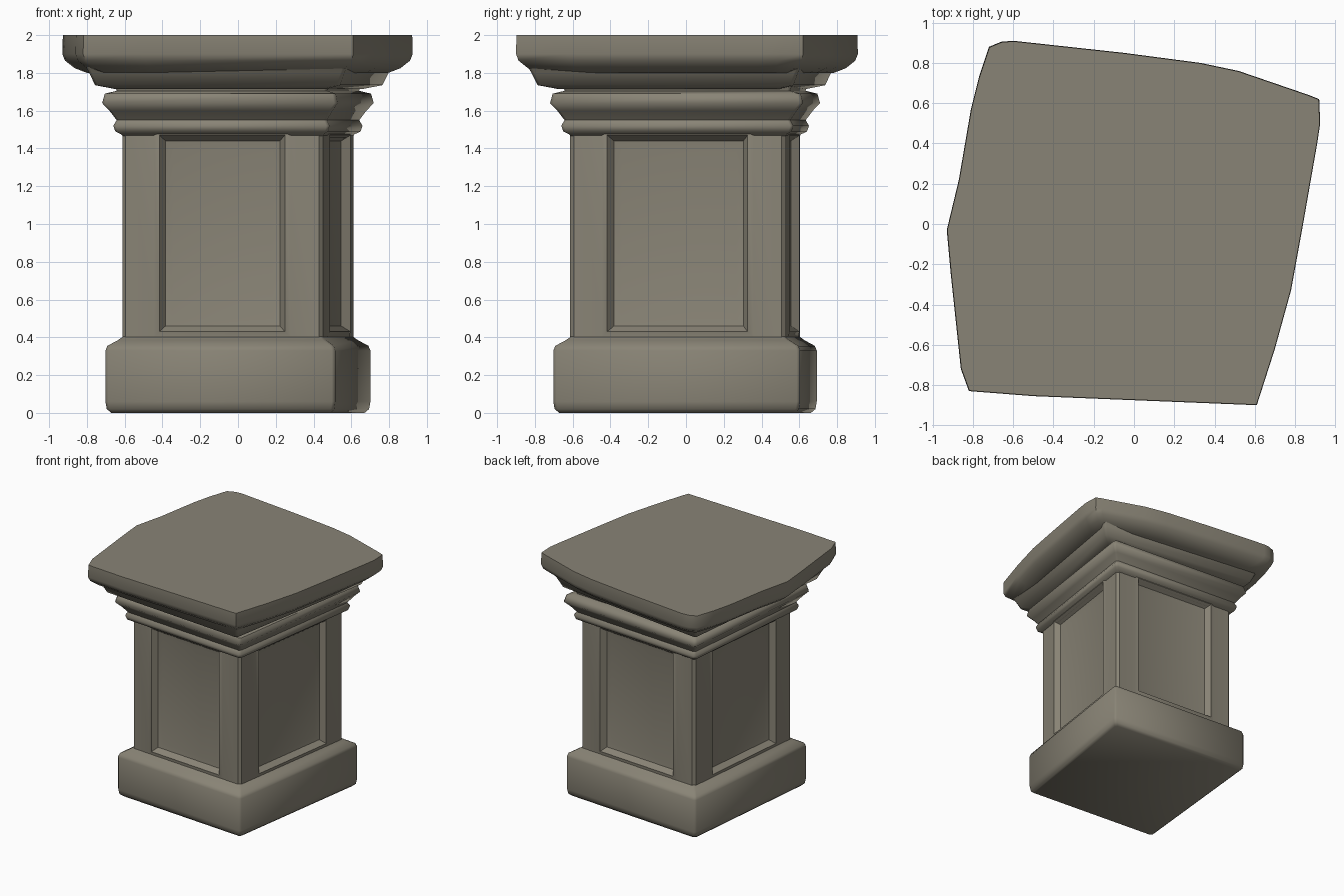
import bpy, bmesh, math

if "Cube" in bpy.data.objects:
    bpy.data.objects.remove(bpy.data.objects["Cube"])

stone = bpy.data.materials.new("weathered_stone")
stone.use_nodes = True
COLOR = (0.25, 0.23, 0.18, 1)
stone.diffuse_color = COLOR
stone.node_tree.nodes["Principled BSDF"].inputs["Base Color"].default_value = COLOR

# Plans of the body and of the bed under the cap: slightly turned, uneven squares
BODY = [(-0.70, -0.61), (0.51, -0.70), (0.70, 0.60), (-0.57, 0.69)]
BED = [(-0.79, -0.71), (0.56, -0.82), (0.80, 0.59), (-0.63, 0.77)]


def plan(corners, scale, cut):
    """A four-cornered outline, scaled, with each corner cut off by a fraction of its edges."""
    pts = []
    for i, (x, y) in enumerate(corners):
        for nx, ny in (corners[i - 1], corners[(i + 1) % 4]):
            pts.append((scale * (x + (nx - x) * cut), scale * (y + (ny - y) * cut)))
    return pts


def stack(bm, rings):
    """Skin a list of (outline, z) rings and close both ends."""
    loops = [[bm.verts.new((x, y, z)) for x, y in pts] for pts, z in rings]
    n = len(loops[0])
    sides = []
    for low, high in zip(loops, loops[1:]):
        for i in range(n):
            j = (i + 1) % n
            sides.append(bm.faces.new((low[i], low[j], high[j], high[i])))
    bm.faces.new(loops[0][::-1])
    bm.faces.new(loops[-1])
    bm.normal_update()
    return sides


def finish(bm, name, angle):
    mesh = bpy.data.meshes.new(name)
    bm.to_mesh(mesh)
    bm.free()
    mesh.materials.append(stone)
    obj = bpy.data.objects.new(name, mesh)
    bpy.context.collection.objects.link(obj)
    bpy.ops.object.select_all(action='DESELECT')
    obj.select_set(True)
    bpy.context.view_layer.objects.active = obj
    bpy.ops.object.shade_smooth_by_angle(angle=math.radians(angle))


def moulding(name, corners, profile):
    bm = bmesh.new()
    stack(bm, [(plan(corners, s, 0.013), z) for s, z in profile])
    finish(bm, name, 60)


# Plinth with softened edges and a small foot moulding under the shaft
moulding("plinth", BODY, [(0.96, 0), (0.995, 0.02), (1.005, 0.06), (1.005, 0.33),
                          (0.99, 0.355), (0.91, 0.385), (0.88, 0.40), (0.86, 0.41)])

# Shaft with a raised frame and a sunken panel on each of the four sides
bm = bmesh.new()
sides = stack(bm, [(plan(BODY, 0.878, 0.018), z) for z in (0.25, 1.65)])
panels = [f for f in sides if f.calc_area() > 0.5]
for thickness, depth in ((0.15, 0), (0.03, 0.01), (0.03, -0.045), (0.04, -0.01)):
    bmesh.ops.inset_individual(bm, faces=panels, thickness=thickness, depth=depth,
                               use_even_offset=True)
finish(bm, "panelled_shaft", 35)

# Stepped neck mouldings
moulding("neck_mouldings", BODY, [(0.86, 1.455), (0.885, 1.475), (0.93, 1.49),
                                  (0.945, 1.52), (0.92, 1.55), (0.975, 1.60),
                                  (1.03, 1.64), (1.01, 1.69), (0.92, 1.705), (0.94, 1.76)])

# Flared bed that carries the cap
moulding("cap_bed", BED, [(0.83, 1.715), (0.96, 1.735), (1, 1.80), (1.02, 1.83)])

# Worn, uneven cap slab
rim = [(-0.82, -0.83), (-0.5, -0.855), (0.61, -0.90), (0.70, -0.62), (0.78, -0.33),
       (0.84, 0), (0.91, 0.40), (0.925, 0.5), (0.92, 0.62), (0.87, 0.64), (0.52, 0.76),
       (0.33, 0.80), (-0.05, 0.85), (-0.60, 0.91), (-0.66, 0.905), (-0.72, 0.88),
       (-0.77, 0.73), (-0.81, 0.57), (-0.87, 0.22), (-0.93, -0.03), (-0.91, -0.25),
       (-0.86, -0.72)]
bm = bmesh.new()
stack(bm, [([(x * s, y * s) for x, y in rim], z) for s, z in
           ((0.86, 1.80), (0.93, 1.825), (0.985, 1.865), (1, 1.90), (0.997, 2.0))])
finish(bm, "cap_slab", 60)
